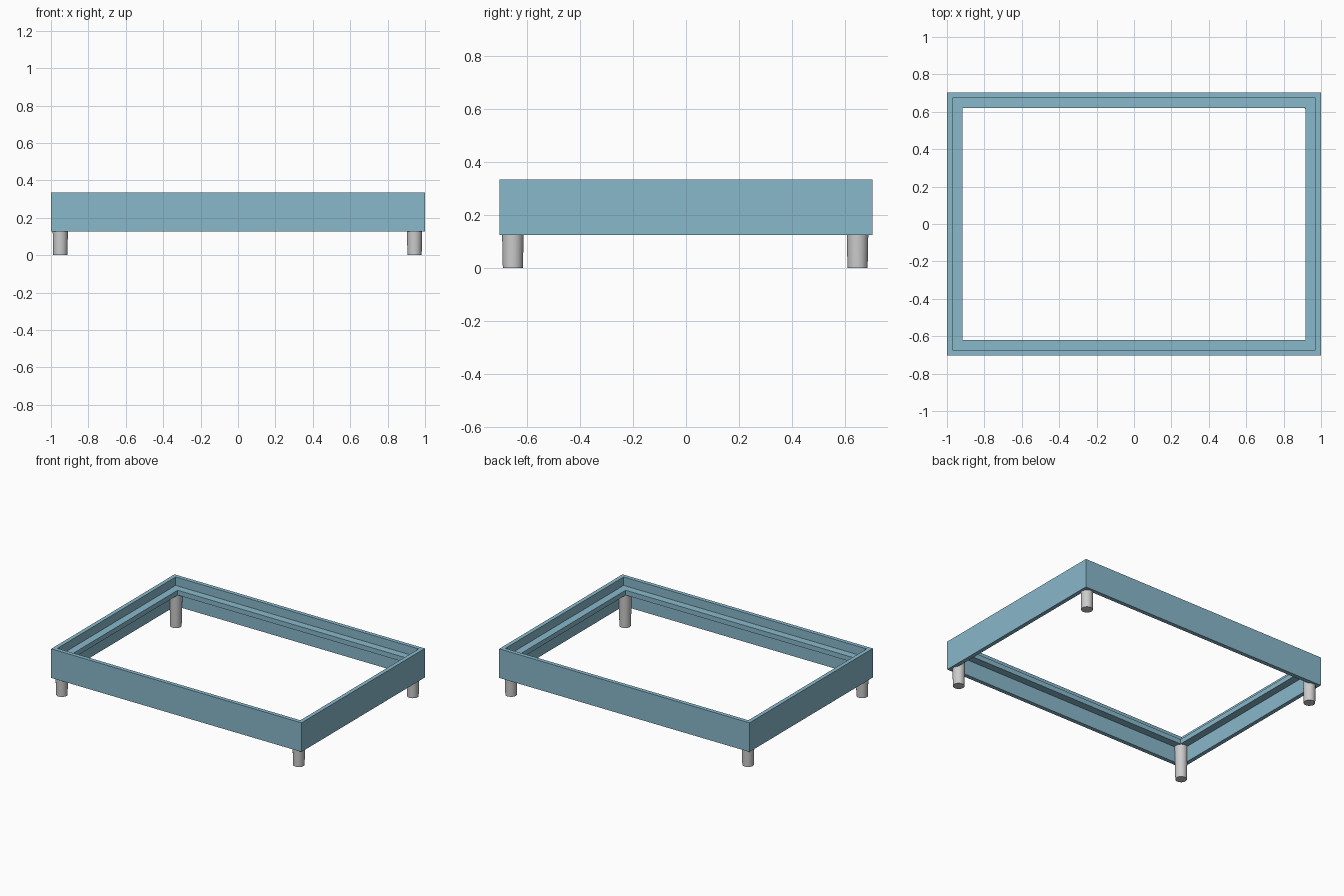
import bpy, bmesh

if "Cube" in bpy.data.objects:
    bpy.data.objects.remove(bpy.data.objects["Cube"])

HX, HY = 1.0, 0.704          # outer half sizes
Z0, Z1 = 0.126, 0.336        # rail bottom and top
LEDGE0, LEDGE1 = 0.24, 0.275

blue = bpy.data.materials.new("blue_paint")
blue.diffuse_color = (0.25, 0.48, 0.6, 1)
blue.use_nodes = True
blue.node_tree.nodes["Principled BSDF"].inputs["Base Color"].default_value = blue.diffuse_color


def ring(name, profile):
    """Sweep a closed (inset, z) profile round the mitred rectangle."""
    bm = bmesh.new()
    loops = []
    for sx, sy in ((-1, -1), (1, -1), (1, 1), (-1, 1)):
        loops.append([bm.verts.new((sx * (HX - d), sy * (HY - d), z)) for d, z in profile])
    n = len(profile)
    for i in range(4):
        a, b = loops[i], loops[(i + 1) % 4]
        for j in range(n):
            k = (j + 1) % n
            bm.faces.new((a[j], b[j], b[k], a[k]))
    bmesh.ops.recalc_face_normals(bm, faces=bm.faces)
    me = bpy.data.meshes.new(name)
    bm.to_mesh(me)
    bm.free()
    ob = bpy.data.objects.new(name, me)
    bpy.context.collection.objects.link(ob)
    me.materials.append(blue)
    return ob


# Side rails with an inner ledge for the slats, one continuous section
T, L = 0.029, 0.083
ring("bed_frame", [(0, Z0), (T, Z0), (T, LEDGE0), (L, LEDGE0),
                   (L, LEDGE1), (T, LEDGE1), (T, Z1), (0, Z1)])

# Slightly tapered round legs reaching up to the ledge
for xn, sx in (("left", -1), ("right", 1)):
    for yn, sy in (("front", -1), ("back", 1)):
        bpy.ops.mesh.primitive_cone_add(
            vertices=32, radius1=0.038, radius2=0.043, depth=LEDGE0,
            location=(sx * 0.947 - 0.003, sy * 0.651 - 0.003, LEDGE0 / 2))
        leg = bpy.context.object
        leg.name = f"{yn}_{xn}_leg"
        bpy.ops.object.shade_smooth_by_angle()
